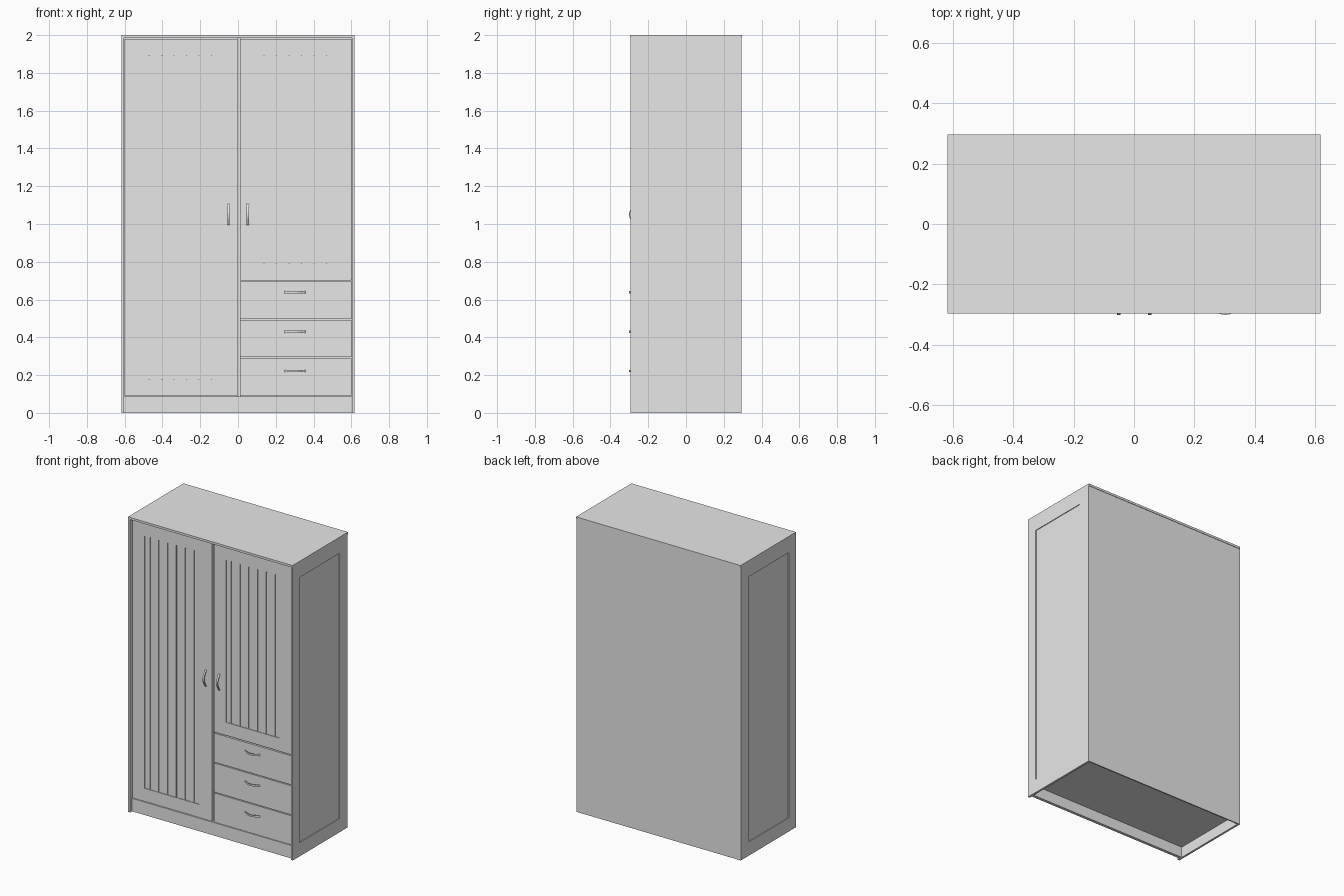
import bpy, bmesh, math
from mathutils import Matrix, Vector

if "Cube" in bpy.data.objects:
    bpy.data.objects.remove(bpy.data.objects["Cube"], do_unlink=True)

paint = bpy.data.materials.new("light_grey_paint")
paint.use_nodes = True
GREY = (0.8, 0.8, 0.8, 1)
paint.diffuse_color = GREY
paint.node_tree.nodes["Principled BSDF"].inputs["Base Color"].default_value = GREY


def make(name, bm):
    bmesh.ops.recalc_face_normals(bm, faces=bm.faces)
    mesh = bpy.data.meshes.new(name)
    bm.to_mesh(mesh)
    bm.free()
    mesh.materials.append(paint)
    obj = bpy.data.objects.new(name, mesh)
    bpy.context.collection.objects.link(obj)
    return obj


def boxes(name, parts):
    """One object made of boxes, each given as (x0, x1, y0, y1, z0, z1)."""
    bm = bmesh.new()
    for x0, x1, y0, y1, z0, z1 in parts:
        place = Matrix.Translation(((x0 + x1) / 2, (y0 + y1) / 2, (z0 + z1) / 2))
        size = Matrix.Diagonal((x1 - x0, y1 - y0, z1 - z0, 1))
        bmesh.ops.create_cube(bm, size=1, matrix=place @ size)
    return make(name, bm)


W, IN, TOP = 0.617, 0.603, 1.985     # outer half width, inner half width, slab underside
FRONT, BACK = -0.295, 0.285          # carcass depth
FACE, INNER = -0.275, -0.255         # door front and door back
BASE = 0.088                         # plinth height

# Carcass
boxes("top_slab", [(-W, W, -0.297, 0.297, TOP, 2)])
boxes("back_panel", [(-W, W, BACK, 0.294, 0, TOP)])
boxes("bottom_panel", [(-IN, IN, INNER, BACK, BASE - 0.015, BASE)])
boxes("plinth", [(-IN, IN, FACE, INNER, 0, BASE)])
boxes("centre_divider", [(-0.006, 0.014, INNER, BACK, BASE, TOP)])
boxes("drawer_shelf", [(0.014, IN, INNER, BACK, 0.69, 0.705)])

# Side panels: a thin core with a raised frame around a sunken field
for side, s in (("left", 1), ("right", -1)):
    def slab(a, b, y0, y1, z0, z1):
        return (min(s * a, s * b), max(s * a, s * b), y0, y1, z0, z1)
    core = W - 0.005
    boxes(side + "_side", [
        slab(IN, core, FRONT, BACK, 0, TOP),
        slab(core, W, FRONT, -0.22, 0, TOP),
        slab(core, W, 0.205, BACK, 0, TOP),
        slab(core, W, -0.22, 0.205, 0, 0.093),
        slab(core, W, -0.22, 0.205, 1.89, TOP)])


# Doors: stiles, rails and a grooved plank field
def door(name, x0, x1, z0, z1, px0, px1, pz0, pz1, planks=7):
    rail = FACE + 0.002
    boxes(name + "_frame", [
        (x0, px0, FACE, INNER, z0, z1), (px1, x1, FACE, INNER, z0, z1),
        (px0, px1, rail, INNER, z0, pz0), (px0, px1, rail, INNER, pz1, z1)])
    groove, step = 0.006, 0.066
    mid = (px0 + px1) / 2
    cuts = [mid + (i - (planks - 2) / 2) * step for i in range(planks - 1)]
    starts = [px0] + [c + groove / 2 for c in cuts]
    ends = [c - groove / 2 for c in cuts] + [px1]
    field = [(a, b, FACE + 0.006, INNER - 0.006, pz0, pz1) for a, b in zip(starts, ends)]
    field.append((px0, px1, INNER - 0.008, INNER, pz0, pz1))
    boxes(name + "_planks", field)


door("right_door", -0.6, -0.003, 0.092, 1.98, -0.51, -0.1, 0.18, 1.89)
door("left_door", 0.011, 0.6, 0.702, 1.98, 0.102, 0.505, 0.79, 1.89)


# Bow handles: an arched strip across x, turned upright for the doors
def handle(name, x, z, upright=False):
    half, rise, thick, width = 0.056, 0.026, 0.005, 0.006
    n = 12
    ts = [-1 + 2 * i / n for i in range(n + 1)]
    outer = [(t * half, -rise * math.cos(t * math.pi / 2)) for t in ts]
    inner = [(t * (half - thick), -(rise - thick) * math.cos(t * math.pi / 2)) for t in ts]
    bm = bmesh.new()
    rings = []
    for (ox, oy), (ix, iy) in zip(outer, inner):
        rings.append([bm.verts.new((px, py, pz)) for px, py, pz in (
            (ox, oy, -width), (ox, oy, width), (ix, iy, width), (ix, iy, -width))])
    for a, b in zip(rings, rings[1:]):
        for k in range(4):
            j = (k + 1) % 4
            bm.faces.new((a[k], a[j], b[j], b[k]))
    bm.faces.new(rings[0])
    bm.faces.new(rings[-1])
    turn = Matrix.Rotation(math.pi / 2, 4, "Y") if upright else Matrix.Identity(4)
    bm.transform(Matrix.Translation(Vector((x, FACE, z))) @ turn)
    return make(name, bm)


handle("right_door_handle", -0.05, 1.05, True)
handle("left_door_handle", 0.052, 1.05, True)

# Drawers
for i, label in enumerate(("lower", "middle", "upper")):
    z0 = 0.092 + i * 0.203
    boxes(label + "_drawer_front", [(0.011, 0.6, FACE, INNER, z0, z0 + 0.197)])
    handle(label + "_drawer_handle", 0.302, 0.222 + i * 0.208)
